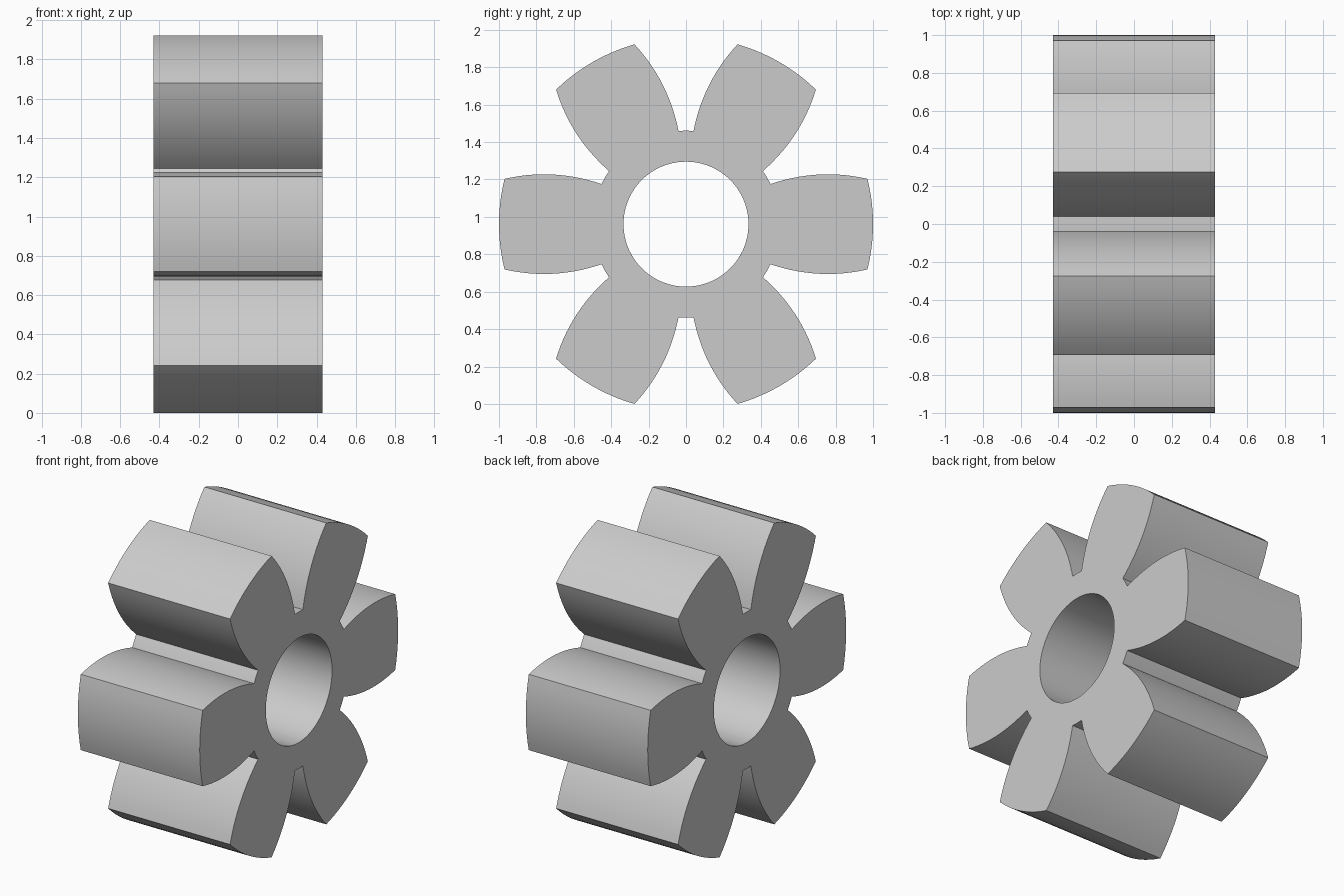
import bpy, bmesh
from math import sin, cos, pi, radians, atan2, hypot

cube = bpy.data.objects.get("Cube")
if cube:
    bpy.data.objects.remove(cube, do_unlink=True)

TEETH = 6
HALF_WIDTH = 0.43
BORE = 0.334
ROOT = 0.5
TIP_ANGLE = radians(14)
ROOT_ANGLE = radians(25.4)
CENTRE_Z = sin(radians(60) + TIP_ANGLE)

mat = bpy.data.materials.new("grey metal")
mat.use_nodes = True
grey = (0.6, 0.6, 0.6, 1)
mat.diffuse_color = grey
mat.node_tree.nodes["Principled BSDF"].inputs["Base Color"].default_value = grey


def flank(steps):
    """Bulging tooth side from root to tip, as (angle, radius)."""
    y0, z0 = ROOT * cos(ROOT_ANGLE), ROOT * sin(ROOT_ANGLE)
    y1, z1 = cos(TIP_ANGLE), sin(TIP_ANGLE)
    bulge = 0.037
    pts = []
    for i in range(steps + 1):
        t = i / steps
        h = 4 * bulge * t * (1 - t)
        y, z = y0 + (y1 - y0) * t, z0 + (z1 - z0) * t + h
        pts.append((atan2(z, y), hypot(y, z)))
    return pts


# One tooth: lower flank, tip arc, upper flank, half-way root point
side = flank(14)
tooth = [(-a, r) for a, r in side]
tooth += [(TIP_ANGLE * (i / 5 - 1), 1.0) for i in range(1, 10)]
tooth += side[::-1]
tooth.append((pi / TEETH, ROOT))
outline = [(a + k * 2 * pi / TEETH, r) for k in range(TEETH) for a, r in tooth]

# Rings of the gear body: outer and bore edges on both ends
bm = bmesh.new()


def ring(x, bore):
    verts = []
    for a, r in outline:
        r = BORE if bore else r
        verts.append(bm.verts.new((x, r * cos(a), CENTRE_Z + r * sin(a))))
    return verts


rings = [ring(-HALF_WIDTH, False), ring(HALF_WIDTH, False),
         ring(HALF_WIDTH, True), ring(-HALF_WIDTH, True)]
n = len(outline)
for k in range(4):
    a, b = rings[k], rings[(k + 1) % 4]
    for i in range(n):
        j = (i + 1) % n
        bm.faces.new((a[i], a[j], b[j], b[i]))
bmesh.ops.recalc_face_normals(bm, faces=bm.faces)

mesh = bpy.data.meshes.new("gear")
bm.to_mesh(mesh)
bm.free()
mesh.materials.append(mat)
gear = bpy.data.objects.new("gear", mesh)
bpy.context.collection.objects.link(gear)

# Smooth curved walls, crisp edges
bpy.ops.object.select_all(action="DESELECT")
gear.select_set(True)
bpy.context.view_layer.objects.active = gear
bpy.ops.object.shade_smooth_by_angle(angle=radians(30))
